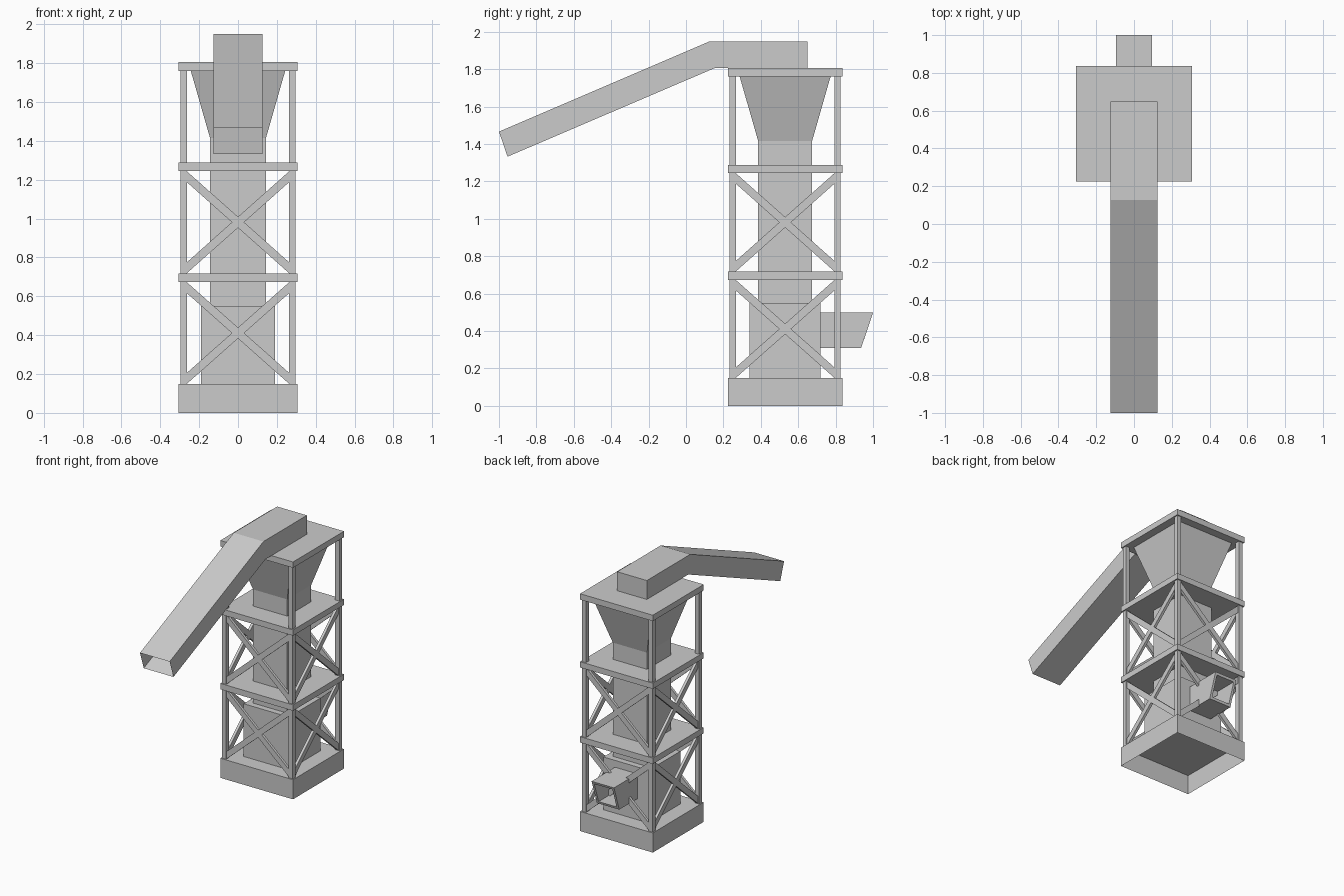
import bpy, bmesh
from mathutils import Vector

if "Cube" in bpy.data.objects:
    bpy.data.objects.remove(bpy.data.objects["Cube"])

grey = bpy.data.materials.new("plain_grey")
grey.use_nodes = True
COLOUR = (0.6, 0.6, 0.6, 1)
grey.diffuse_color = COLOUR
grey.node_tree.nodes["Principled BSDF"].inputs["Base Color"].default_value = COLOUR

CY = 0.53      # tower centre along y
HALF = 0.306   # half width of base and platforms
POST = 0.28    # post distance from the tower axis
BASE_TOP = 0.149
DECKS = {"lower": (0.673, 0.718), "middle": (1.244, 1.288), "top": (1.76, 1.805)}


def finish(name, bm):
    bmesh.ops.recalc_face_normals(bm, faces=bm.faces)
    mesh = bpy.data.meshes.new(name)
    bm.to_mesh(mesh)
    bm.free()
    mesh.materials.append(grey)
    obj = bpy.data.objects.new(name, mesh)
    bpy.context.scene.collection.objects.link(obj)
    return obj


def loft(rings, cap_start=True, cap_end=True):
    """Join matching point rings with quads and optional end caps."""
    bm = bmesh.new()
    loops = [[bm.verts.new(p) for p in ring] for ring in rings]
    for a, b in zip(loops, loops[1:]):
        for i in range(len(a)):
            j = (i + 1) % len(a)
            bm.faces.new((a[i], a[j], b[j], b[i]))
    if cap_start:
        bm.faces.new(loops[0][::-1])
    if cap_end:
        bm.faces.new(loops[-1])
    return bm


def square(half, z, x=0, y=CY):
    return [(x + sx * half, y + sy * half, z)
            for sx, sy in ((-1, -1), (1, -1), (1, 1), (-1, 1))]


def column(name, h0, z0, h1, z1, x=0, y=CY, bottom=True):
    return finish(name, loft([square(h0, z0, x, y), square(h1, z1, x, y)], bottom))


def duct_ring(half, top, bottom):
    """Four-cornered duct section from (y, z) of its top and bottom edges."""
    return [(-half, *top), (half, *top), (half, *bottom), (-half, *bottom)]


# Open-bottomed plinth and the platforms
column("base", HALF, 0, HALF, BASE_TOP, bottom=False)
for name, (z0, z1) in DECKS.items():
    column(name + "_platform", HALF, z0, HALF, z1)

# Central machine: housing, shaft and flared hopper
column("lower_housing", 0.19, BASE_TOP, 0.19, 0.55)
column("central_shaft", 0.144, 0.55, 0.144, 1.415)
column("hopper", 0.144, 1.415, 0.243, 1.76)

# Corner posts
for sx, side in ((1, "left"), (-1, "right")):
    for sy, end in ((-1, "front"), (1, "back")):
        column(f"{end}_{side}_post", 0.017, BASE_TOP, 0.017, 1.76,
               sx * POST, CY + sy * POST)

# Crossed braces on all four sides of the two lower bays
SPAN, RISE, THICK = 0.264, 0.056, 0.01
bays = {"lower": (BASE_TOP, DECKS["lower"][0]),
        "upper": (DECKS["lower"][1], DECKS["middle"][0])}
sides = {"front": (0, -1), "back": (0, 1), "left": (1, 0), "right": (-1, 0)}
for bay, (z0, z1) in bays.items():
    for side, (nx, ny) in sides.items():
        out, along = Vector((nx, ny, 0)), Vector((-ny, nx, 0))
        for d, label in ((1, "rising"), (-1, "falling")):
            outline = [(-d * SPAN, z0), (d * SPAN, z1 - RISE),
                       (d * SPAN, z1), (-d * SPAN, z0 + RISE)]
            rings = [[Vector((0, CY, z)) + along * u + out * (POST + t)
                      for u, z in outline] for t in (-THICK, THICK)]
            finish(f"{bay}_{side}_{label}_brace", loft(rings))

# Bent conveyor duct with an open lower mouth
W = 0.125
finish("conveyor_duct", loft([
    duct_ring(W, (0.649, 1.949), (0.649, 1.805)),
    duct_ring(W, (0.127, 1.949), (0.152, 1.805)),
    duct_ring(W, (-1.0, 1.466), (-0.954, 1.332))], cap_end=False))

# Rear discharge spout: slanted mouth, hollowed back to the housing
S, R = 0.094, 0.018
finish("discharge_spout", loft([
    duct_ring(S, (0.71, 0.498), (0.71, 0.308)),
    duct_ring(S, (1.0, 0.498), (0.936, 0.308)),
    duct_ring(S - R, (0.994, 0.498 - R), (0.942, 0.308 + R)),
    duct_ring(S - R, (0.73, 0.498 - R), (0.73, 0.308 + R))]))
